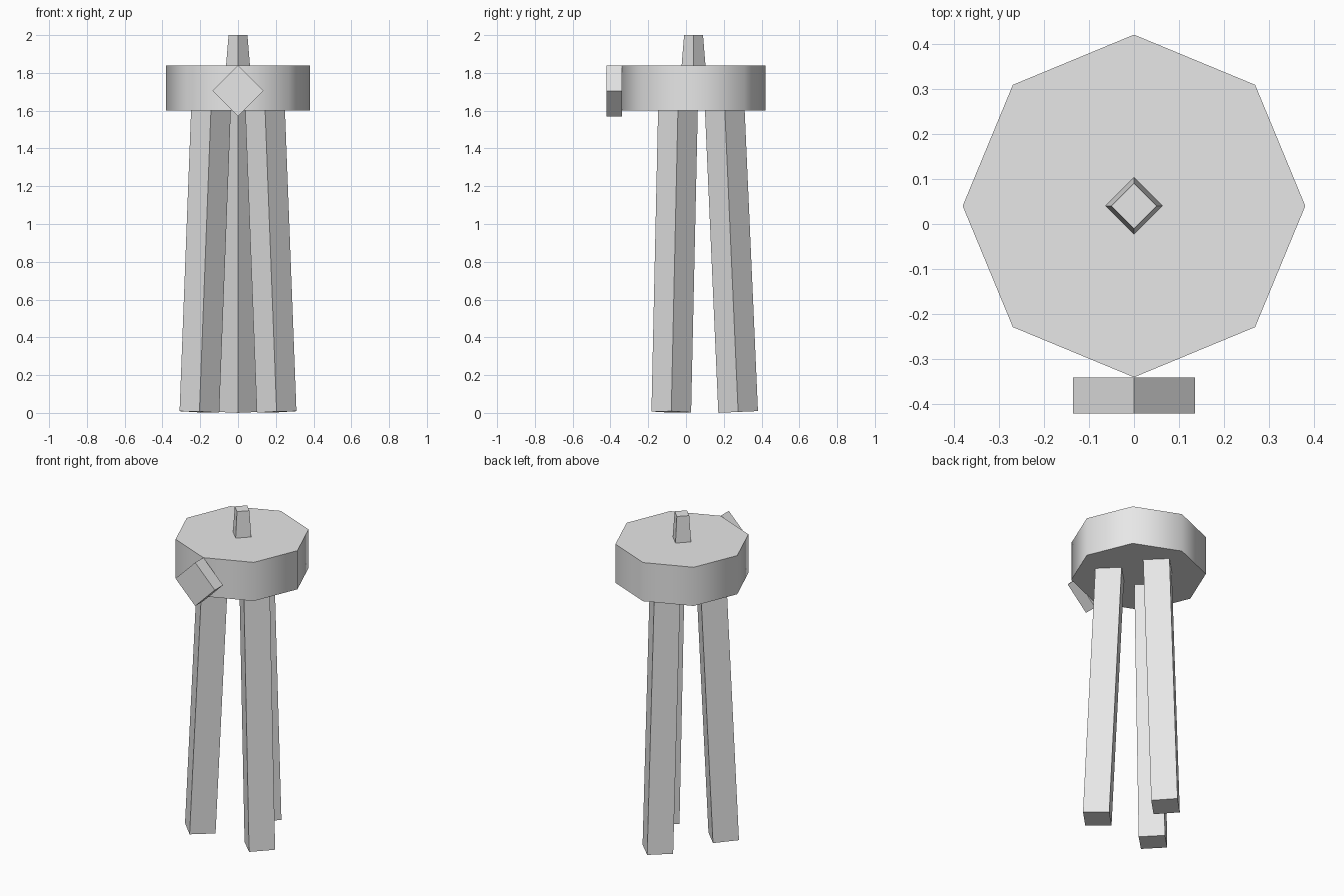
import bpy
import bmesh
from math import radians, sin, cos
from mathutils import Vector, Matrix

cube = bpy.data.objects.get("Cube")
if cube:
    bpy.data.objects.remove(cube, do_unlink=True)

# One plain grey for everything
grey = bpy.data.materials.new("light grey")
grey.use_nodes = True
colour = (0.8, 0.8, 0.8, 1)
grey.diffuse_color = colour
grey.node_tree.nodes["Principled BSDF"].inputs["Base Color"].default_value = colour


def prism(name, start, end, sides, r_start, r_end=None, smooth=False):
    """Capped prism from start to end, with its corners on the axes."""
    start, end = Vector(start), Vector(end)
    axis = end - start
    turn = Vector((0, 0, 1)).rotation_difference(axis).to_matrix().to_4x4()
    bm = bmesh.new()
    bmesh.ops.create_cone(
        bm, cap_ends=True, segments=sides, radius1=r_start,
        radius2=r_start if r_end is None else r_end, depth=axis.length,
        matrix=Matrix.Translation((start + end) / 2) @ turn)
    for face in bm.faces:
        face.smooth = smooth and len(face.verts) == 4
    if smooth:
        # Keep the rims crisp
        for edge in bm.edges:
            edge.smooth = all(f.smooth for f in edge.link_faces)
    mesh = bpy.data.meshes.new(name)
    bm.to_mesh(mesh)
    bm.free()
    mesh.materials.append(grey)
    obj = bpy.data.objects.new(name, mesh)
    bpy.context.collection.objects.link(obj)
    return obj


MID_Y = 0.04

# Octagonal drum and the tapered post on top
prism("drum", (0, MID_Y, 1.6), (0, MID_Y, 1.84), 8, 0.38, smooth=True)
prism("top_post", (0, MID_Y, 1.83), (0, MID_Y, 2.0), 4, 0.064, 0.05)

# Diamond plate on the front
prism("front_plate", (0, -0.34, 1.705), (0, -0.42, 1.705), 4, 0.135)

# Three splayed square legs
for name, angle in (("back_leg", 90), ("right_leg", 210), ("left_leg", 330)):
    a = radians(angle)
    foot, top = [(r * cos(a), MID_Y + r * sin(a), z)
                 for r, z in ((0.236, 0.005), (0.162, 1.68))]
    prism(name, foot, top, 4, 0.105)
